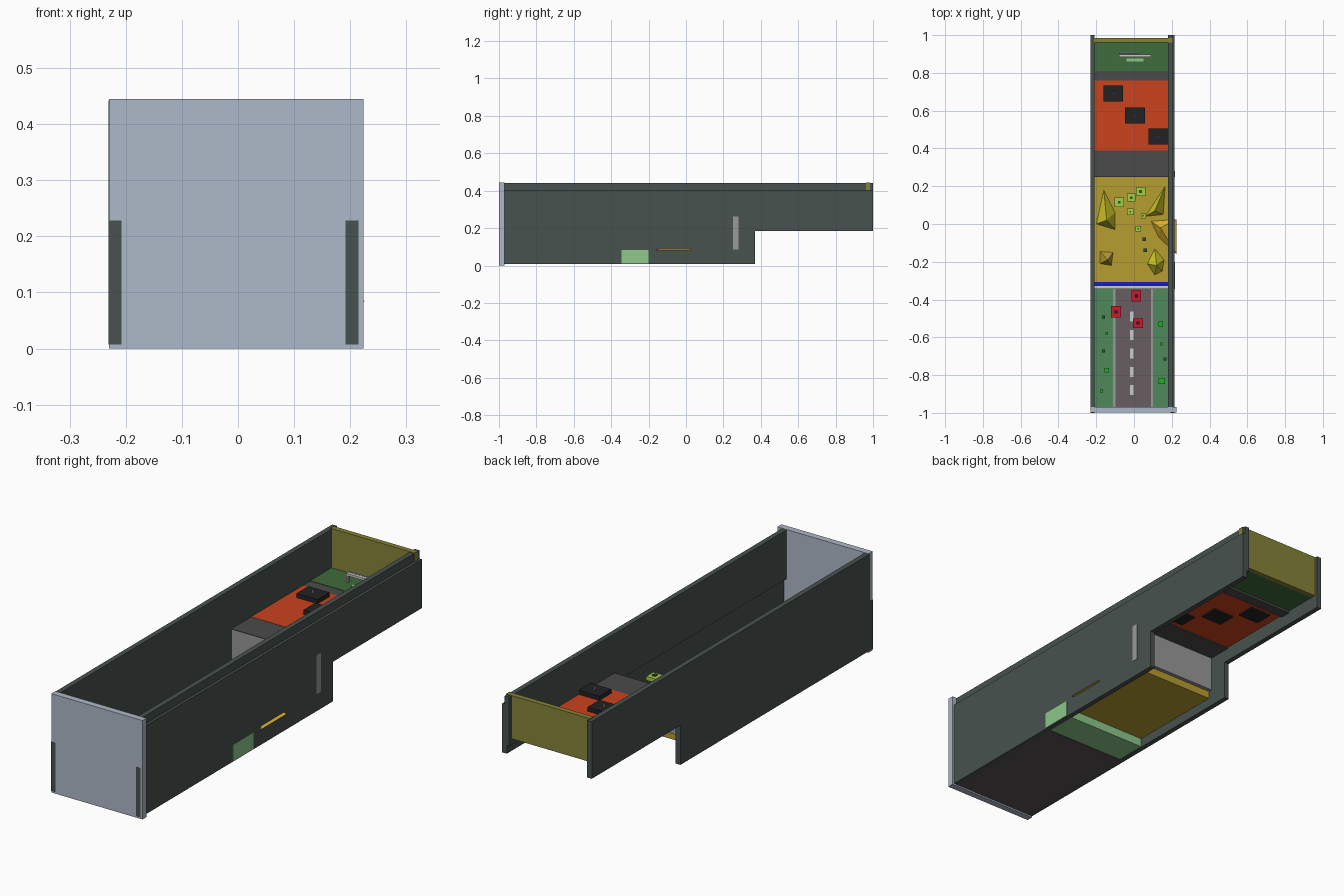
import bpy, bmesh

if "Cube" in bpy.data.objects:
    bpy.data.objects.remove(bpy.data.objects["Cube"])

MATS = {}

def mat(name, rgb):
    m = bpy.data.materials.new(name)
    m.diffuse_color = (*rgb, 1)
    m.use_nodes = True
    m.node_tree.nodes["Principled BSDF"].inputs["Base Color"].default_value = m.diffuse_color
    MATS[name] = m

for n, c in {
    "wall": (.065, .085, .08), "steel": (.42, .48, .58), "olive": (.24, .23, .04),
    "asphalt": (.10, .085, .09), "road": (.14, .11, .12), "grass": (.08, .25, .10),
    "mint": (.27, .58, .26), "gold": (.47, .34, .03), "rock": (.66, .60, .02),
    "amber": (.80, .50, .03), "dark": (.07, .07, .07), "orange": (.60, .055, .012),
    "black": (.016, .016, .018), "lawn": (.05, .15, .045), "lime": (.38, .62, .05),
    "red": (.60, .01, .03), "leaf": (.01, .45, .02), "pine": (.02, .09, .03),
    "blue": (.01, .01, .60), "white": (.7, .7, .7), "grey": (.32, .32, .32),
}.items():
    mat(n, c)

def finish(name, bm, material):
    bmesh.ops.recalc_face_normals(bm, faces=bm.faces)
    me = bpy.data.meshes.new(name)
    bm.to_mesh(me)
    bm.free()
    me.materials.append(MATS[material])
    ob = bpy.data.objects.new(name, me)
    bpy.context.collection.objects.link(ob)
    return ob

def box(name, material, x, y, z):
    """Box from (min, max) ranges on each axis."""
    bm = bmesh.new()
    bmesh.ops.create_cube(bm, size=1)
    for v in bm.verts:
        for i, r in enumerate((x, y, z)):
            v.co[i] = r[0] if v.co[i] < 0 else r[1]
    return finish(name, bm, material)

def block(name, material, cx, cy, sx, sy, z0, z1):
    return box(name, material, (cx - sx / 2, cx + sx / 2), (cy - sy / 2, cy + sy / 2), (z0, z1))

def side_wall(name, x0, x1, top):
    """Stepped side profile extruded across x."""
    prof = [(-1, .007), (.37, .007), (.37, .185), (1, .185), (1, top),
            (-.98, top), (-.98, .228), (-1, .228)]
    bm = bmesh.new()
    f = bm.faces.new([bm.verts.new((x0, y, z)) for y, z in prof])
    ext = bmesh.ops.extrude_face_region(bm, geom=[f])
    for v in ext["geom"]:
        if isinstance(v, bmesh.types.BMVert):
            v.co.x = x1
    return finish(name, bm, "wall")

def shard(name, material, base, apex):
    """Pyramid rock from a base outline and a peak."""
    bm = bmesh.new()
    vs = [bm.verts.new((x, y, .084)) for x, y in base]
    top = bm.verts.new(apex)
    bm.faces.new(vs)
    for i, v in enumerate(vs):
        bm.faces.new((v, vs[(i + 1) % len(vs)], top))
    return finish(name, bm, material)

# Enclosing walls
side_wall("left_wall", -.231, -.208, .442)
side_wall("right_wall", .192, .215, .405)
box("right_wall_rail", "wall", (.18, .203), (-.98, 1), (.222, .442))
box("front_wall", "steel", (-.23, .224), (-.999, -.97), (0, .445))
box("back_wall", "olive", (-.212, .206), (.962, .985), (.25, .445))

# Road section
box("road_base", "asphalt", (-.208, .192), (-.97, -.345), (.007, .018))
box("road_surface", "road", (-.10, .09), (-.97, -.345), (.018, .021))
box("left_verge", "grass", (-.208, -.11), (-.97, -.345), (.018, .022))
box("right_verge", "grass", (.10, .192), (-.97, -.345), (.018, .022))
for n, x in (("left", -.105), ("right", .095)):
    block(n + "_curb", "grey", x, -.6575, .012, .625, .018, .024)
for i in range(5):
    block("lane_dash", "white", -.012, -.49 - i * .0975, .018, .053, .021, .0225)

# Step up to the gold section
box("green_step", "mint", (-.208, .217), (-.345, -.2), (.01, .084))
box("white_edge", "white", (-.208, .192), (-.341, -.328), (.08, .086))
box("blue_strip", "blue", (-.208, .192), (-.328, -.306), (.08, .089))
box("gold_floor", "gold", (-.208, .192), (-.306, .262), (.05, .085))

# Riser and upper platform
box("riser", "grey", (-.208, .217), (.25, .28), (.085, .262))
box("landing", "dark", (-.208, .192), (.25, .39), (.245, .265))
box("orange_floor", "orange", (-.208, .192), (.39, .76), (.25, .266))
box("rear_strip", "dark", (-.208, .192), (.76, .81), (.24, .266))
box("rear_lawn", "lawn", (-.208, .192), (.81, .965), (.25, .268))

# Black slabs with a small tip on the orange floor
for x, y in ((-.11, .69), (.005, .575), (.13, .463)):
    block("black_slab", "black", x, y, .105, .085, .243, .285)
    block("slab_tip", "grey", x, y, .008, .008, .285, .296)

# Frame on the rear lawn
box("frame_bar", "white", (-.08, .09), (.883, .897), (.298, .308))
for x in (-.075, .085):
    block("frame_post", "grey", x, .89, .01, .014, .268, .3)
box("frame_back_bar", "grey", (-.08, .03), (.902, .91), (.298, .306))
box("frame_mat", "mint", (-.04, .05), (.86, .875), (.268, .27))

# Yellow rocks
shard("rock_left", "rock", [(-.16, .18), (-.10, .06), (-.10, -.03), (-.2, 0)], (-.145, .02, .17))
shard("rock_right", "rock", [(.165, .2), (.155, .05), (.06, .04)], (.11, .07, .17))
shard("rock_through_wall", "amber", [(.09, .015), (.226, .025), (.226, -.16), (.13, -.07)], (.14, -.02, .14))
shard("rock_front_right", "rock", [(.11, -.13), (.16, -.19), (.15, -.25), (.11, -.27), (.07, -.21)], (.12, -.22, .16))
shard("rock_front_left", "gold", [(-.18, -.145), (-.11, -.15), (-.12, -.22), (-.18, -.21)], (-.14, -.19, .14))

# Lime canopies on dark stems
for x, y, s, z in ((-.078, .115, .048, .19), (-.015, .14, .044, .23), (.035, .172, .05, .262),
                   (-.02, .065, .034, .16), (.05, .043, .026, .14), (.022, -.025, .03, .13)):
    block("canopy", "lime", x, y, s, s, z - .018, z)
    block("stem", "pine", x, y, s * .3, s * .3, .085, z + .006)
for y, x in ((-.08, .055), (-.14, .06)):
    block("stump", "pine", x, y, .018, .018, .085, .11)

# Red blocks on the road
for x, y in ((-.095, -.465), (.012, -.38), (.022, -.525)):
    block("red_block", "red", x, y, .052, .052 if x > .02 else .062, .021, .06)
    block("red_block_top", "black", x, y, .016, .016, .06, .068)

# Roadside bushes
for x, y, s, m in ((.14, -.53, .025, "leaf"), (.147, -.635, .014, "leaf"), (.147, -.83, .032, "leaf"),
                   (-.145, -.775, .024, "leaf"), (-.145, -.58, .014, "leaf"), (-.172, -.885, .016, "leaf"),
                   (-.162, -.492, .015, "pine"), (-.162, -.672, .015, "pine"), (.165, -.715, .015, "pine")):
    block("bush", m, x, y, s, s, .02, .025 + s)
